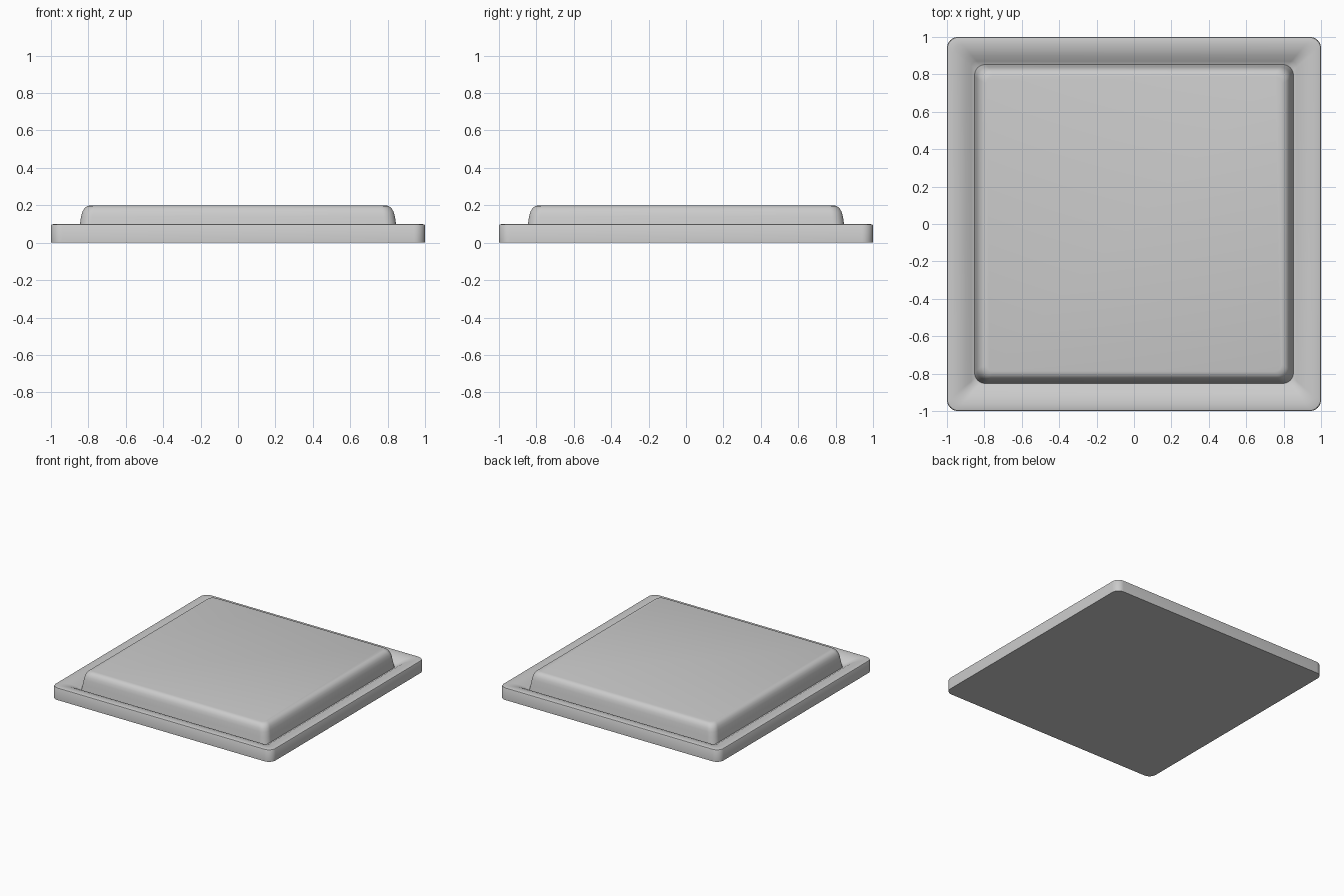
import bpy, bmesh
from math import cos, sin, radians, pi

if "Cube" in bpy.data.objects:
    bpy.data.objects.remove(bpy.data.objects["Cube"])


def rounded_square(half, radius, z, steps=8):
    """Ring of points: a square with rounded corners."""
    points = []
    c = half - radius
    for q, (sx, sy) in enumerate([(1, 1), (-1, 1), (-1, -1), (1, -1)]):
        for i in range(steps + 1):
            a = q * pi / 2 + i / steps * pi / 2
            points.append((sx * c + radius * cos(a), sy * c + radius * sin(a), z))
    return points


def loft(name, profile):
    """Stack rounded squares given as (half width, corner radius, height)."""
    bm = bmesh.new()
    rings = [[bm.verts.new(p) for p in rounded_square(*row)] for row in profile]
    n = len(rings[0])
    for low, high in zip(rings, rings[1:]):
        for i in range(n):
            j = (i + 1) % n
            bm.faces.new((low[i], low[j], high[j], high[i]))
    bm.faces.new(rings[0][::-1])
    bm.faces.new(rings[-1])
    mesh = bpy.data.meshes.new(name)
    bm.to_mesh(mesh)
    bm.free()
    obj = bpy.data.objects.new(name, mesh)
    bpy.context.collection.objects.link(obj)
    bpy.ops.object.select_all(action='DESELECT')
    obj.select_set(True)
    bpy.context.view_layer.objects.active = obj
    bpy.ops.object.shade_smooth_by_angle(angle=radians(40))
    return obj


# Base plate: thin slab whose rim rolls down into a groove around the pad
loft("base_plate", [
    (1.0, 0.06, 0.0),
    (1.0, 0.06, 0.092),
    (0.997, 0.058, 0.097),
    (0.985, 0.052, 0.1),
    (0.96, 0.045, 0.1),
    (0.93, 0.04, 0.095),
    (0.90, 0.035, 0.084),
    (0.87, 0.03, 0.066),
    (0.845, 0.03, 0.05),
])

# Raised pad: tapered sides with a soft rounded top edge
loft("raised_pad", [
    (0.855, 0.06, 0.04),
    (0.845, 0.06, 0.10),
    (0.839, 0.06, 0.14),
    (0.832, 0.058, 0.165),
    (0.822, 0.055, 0.183),
    (0.808, 0.048, 0.195),
    (0.79, 0.04, 0.2),
])
